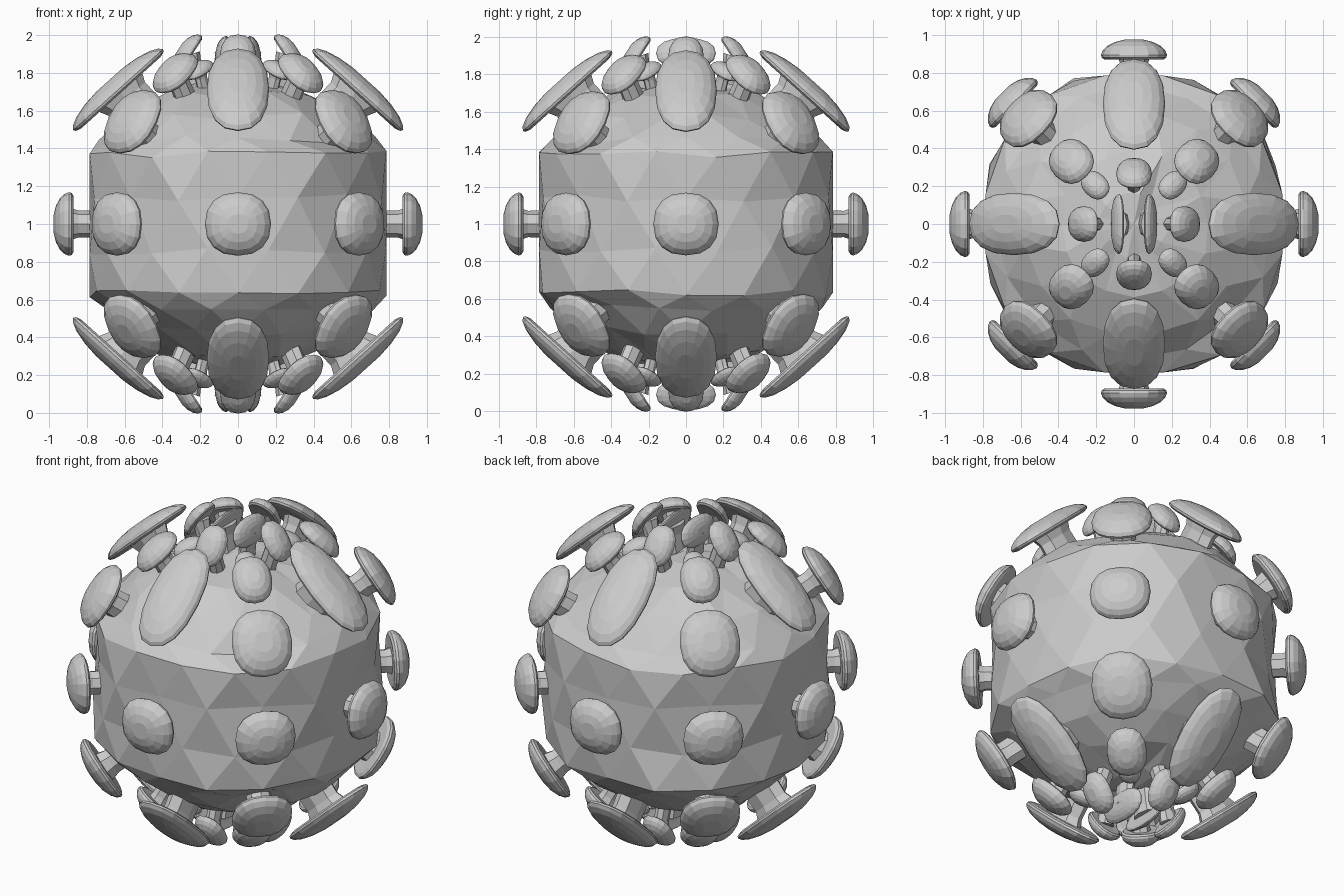
import bpy, bmesh, random
from math import sin, cos, pi, radians, copysign
from mathutils import Vector, Matrix

if "Cube" in bpy.data.objects:
    bpy.data.objects.remove(bpy.data.objects["Cube"])

random.seed(4)
MID = Vector((0, 0, 1))


def finish(name, bm):
    bmesh.ops.recalc_face_normals(bm, faces=bm.faces)
    me = bpy.data.meshes.new(name)
    bm.to_mesh(me)
    bm.free()
    ob = bpy.data.objects.new(name, me)
    bpy.context.collection.objects.link(ob)
    return ob


def loft(bm, rings, n):
    """Skin a list of point rings and close both ends."""
    vs = [[bm.verts.new(p) for p in r] for r in rings]
    for a, b in zip(vs, vs[1:]):
        for i in range(n):
            j = (i + 1) % n
            bm.faces.new((a[i], a[j], b[j], b[i]))
    bm.faces.new(vs[0][::-1])
    bm.faces.new(vs[-1])


def frame(n):
    """Horizontal tangent and slope tangent for a direction."""
    u = Vector((0, 0, 1)).cross(n)
    u = u.normalized() if u.length > 1e-4 else Vector((1, 0, 0))
    return u, n.cross(u)


def ring(c, u, v, a, b, count, power=1.0):
    """Oval ring of points; power below 1 makes it squarer."""
    pts = []
    for i in range(count):
        t = 2 * pi * i / count
        x, y = (copysign(abs(q) ** power, q) for q in (cos(t), sin(t)))
        pts.append(c + u * a * x + v * b * y)
    return pts


CAP = [(.5, .03), (.88, 0), (.98, .1), (1, .23), (.95, .43), (.82, .65), (.58, .85), (.3, .96)]
STEM = [(0, .52), (.2, .44), (.75, .42), (1, .52)]
count = 0


def spike(c, n, a, b, t):
    """Mushroom spike: domed oval cap at c facing n, on an octagonal stem."""
    global count
    count += 1
    bm = bmesh.new()
    n = n.normalized()
    u, v = frame(n)
    loft(bm, [ring(MID + c + n * t * h, u, v, a * s, b * s, 16, .87) for s, h in CAP], 16)
    base = c.normalized() * .70
    top = c + n * t * .2
    d = (top - base).normalized()
    u, v = frame(d)
    w = min(b, a * 1.9)
    loft(bm, [ring(MID + base.lerp(top, f), u, v, min(a, .17) * s, w * s, 8)
              for f, s in STEM], 8)
    finish("spike_%02d" % count, bm)


# faceted core: wide upright band with rounded caps
bm = bmesh.new()
N = 16
rows = [(-.75, .17), (-.69, .39), (-.57, .59), (-.45, .72), (-.37, .815), (-.14, .81),
        (.14, .81), (.37, .815), (.45, .72), (.57, .59), (.69, .39), (.75, .17)]
rings = []
for k, (z, r) in enumerate(rows):
    pts = []
    for i in range(N):
        ang = 2 * pi * (i + .5 * (k % 2)) / N
        q = r + random.uniform(-.012, .02)
        zz = z + random.uniform(-.022, .022)
        pts.append(MID + Vector((max(-.785, min(.785, q * cos(ang))),
                                 max(-.785, min(.785, q * sin(ang))), zz)))
    rings.append([bm.verts.new(p) for p in pts])
for k, (a, b) in enumerate(zip(rings, rings[1:])):
    for i in range(N):
        j = (i + 1) % N
        if k % 2 == 0:
            bm.faces.new((a[i], a[j], b[i]))
            bm.faces.new((a[j], b[j], b[i]))
        else:
            bm.faces.new((a[i], a[j], b[j]))
            bm.faces.new((a[i], b[j], b[i]))
for r, z in ((rings[0], -.77), (rings[-1], .77)):
    p = bm.verts.new(MID + Vector((0, 0, z)))
    for i in range(N):
        bm.faces.new((r[i], r[(i + 1) % N], p))
finish("core", bm)

# equator spikes
for i in range(8):
    d = Matrix.Rotation(i * pi / 4, 3, 'Z') @ Vector((1, 0, 0))
    spike(d * (.88 if i % 2 else .87), d, .175, .168, .11)

# rows above and below: azimuth start, horizontal radius, height,
# facing elevation, half width, half length, cap thickness
ROWS = [
    (0, .62, .695, 48, .165, .32, .095),
    (45, .77, .53, 32, .175, .195, .10),
    (45, .455, .78, 48, .115, .145, .095),
    (0, .25, .885, 33, .095, .125, .08),
    (45, .285, .80, 62, .065, .09, .06),
]
for side in (1, -1):
    for az, h, z, el, a, b, t in ROWS:
        for k in range(4):
            R = Matrix.Rotation(radians(az + 90 * k), 3, 'Z')
            e = radians(el)
            spike(R @ Vector((h, 0, z * side)), R @ Vector((cos(e), 0, side * sin(e))), a, b, t)
    # pair of narrow upright caps at each pole
    for sx in (1, -1):
        spike(Vector((.07 * sx, 0, .91 * side)), Vector((sx, 0, .25 * side)), .16, .085, .05)
